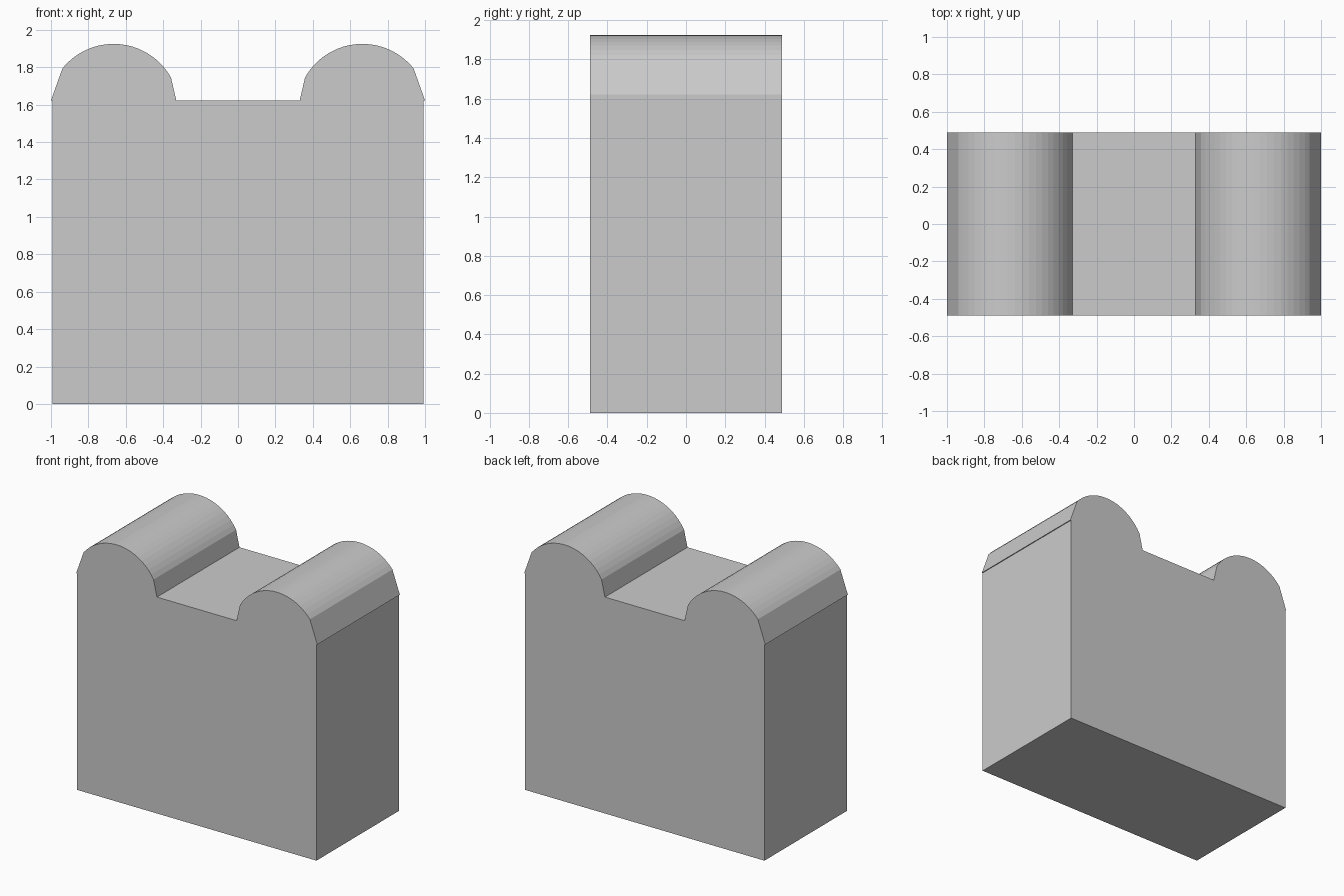
import bpy, bmesh
from math import cos, sin, radians

if "Cube" in bpy.data.objects:
    bpy.data.objects.remove(bpy.data.objects["Cube"])

HALF_DEPTH = 0.489
SEAT_Z = 1.622
ROLL_X, ROLL_Z, ROLL_R = 0.665, 1.573, 0.352
STEPS = 18

# Right half of the front outline, from the bottom corner up and over the arm roll
half = [(0.993, 0), (0.993, SEAT_Z), (1.0, SEAT_Z)]
for i in range(STEPS + 1):
    a = radians(39 + (150.6 - 39) * i / STEPS)
    half.append((ROLL_X + ROLL_R * cos(a), ROLL_Z + ROLL_R * sin(a)))
half.append((0.33, SEAT_Z))

# Mirror the outline for the left half
outline = half + [(-x, z) for x, z in reversed(half)]

# Extrude the outline through the depth
bm = bmesh.new()
front = bm.faces.new([bm.verts.new((x, -HALF_DEPTH, z)) for x, z in outline])
ext = bmesh.ops.extrude_face_region(bm, geom=[front], use_keep_orig=True)
moved = [g for g in ext["geom"] if isinstance(g, bmesh.types.BMVert)]
bmesh.ops.translate(bm, verts=moved, vec=(0, 2 * HALF_DEPTH, 0))
bmesh.ops.recalc_face_normals(bm, faces=bm.faces)

mesh = bpy.data.meshes.new("block_with_rolled_sides")
bm.to_mesh(mesh)
bm.free()
body = bpy.data.objects.new("block_with_rolled_sides", mesh)
bpy.context.collection.objects.link(body)
